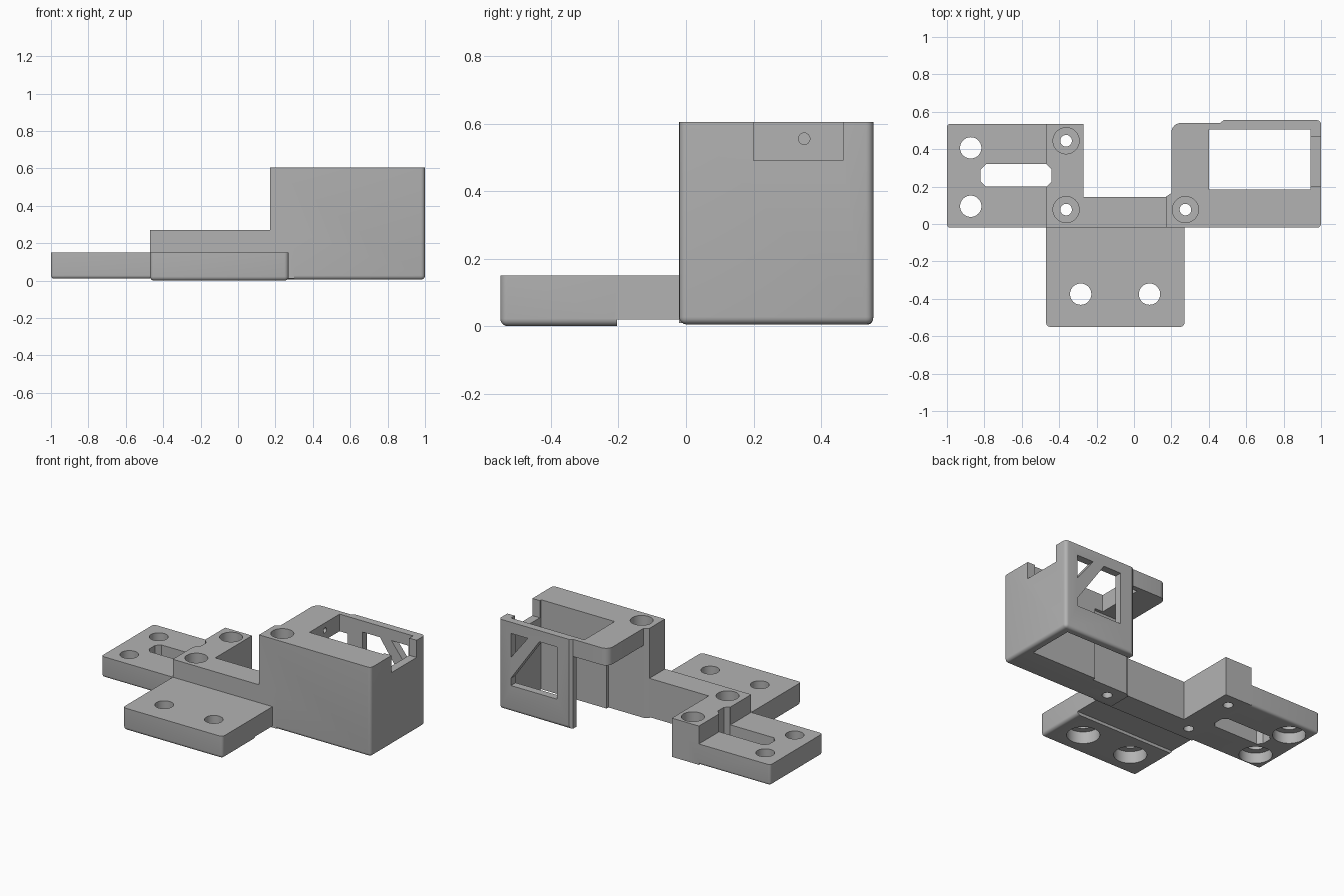
import bpy, bmesh, math
from mathutils import Matrix, Vector

if "Cube" in bpy.data.objects:
    bpy.data.objects.remove(bpy.data.objects["Cube"])

grey = bpy.data.materials.new("grey plastic")
grey.diffuse_color = (0.45, 0.45, 0.45, 1)
grey.use_nodes = True
grey.node_tree.nodes["Principled BSDF"].inputs["Base Color"].default_value = grey.diffuse_color


def prism(name, pts, lo, hi, axis='z', rule=None, radius=0.025):
    """Extrude a 2D outline along z, or an x-z outline along y."""
    bm = bmesh.new()
    put = (lambda a, b, c: (a, b, c)) if axis == 'z' else (lambda a, b, c: (a, c, b))
    face = bm.faces.new([bm.verts.new(put(a, b, lo)) for a, b in pts])
    top = bmesh.ops.extrude_face_region(bm, geom=[face])
    shift = Vector(put(0, 0, hi - lo))
    for v in top['geom']:
        if isinstance(v, bmesh.types.BMVert):
            v.co += shift
    bmesh.ops.recalc_face_normals(bm, faces=bm.faces)
    if rule:
        edges = [e for e in bm.edges if rule(e.verts[0].co, e.verts[1].co)]
        bmesh.ops.bevel(bm, geom=edges, offset=radius, segments=5, profile=0.5, affect='EDGES')
    return make(name, bm)


def make(name, bm):
    me = bpy.data.meshes.new(name)
    bm.to_mesh(me)
    bm.free()
    me.materials.append(grey)
    ob = bpy.data.objects.new(name, me)
    bpy.context.collection.objects.link(ob)
    return ob


def rect(x0, x1, y0, y1):
    return [(x0, y0), (x1, y0), (x1, y1), (x0, y1)]


def hole(x, y, z0, z1, r, axis='z'):
    bm = bmesh.new()
    bmesh.ops.create_cone(bm, cap_ends=True, segments=40, radius1=r, radius2=r, depth=z1 - z0)
    m = Matrix.Translation((x, y, (z0 + z1) / 2))
    if axis == 'x':
        m = Matrix.Translation(((z0 + z1) / 2, x, y)) @ Matrix.Rotation(math.pi / 2, 4, 'Y')
    bmesh.ops.transform(bm, matrix=m, verts=bm.verts)
    return make("cutter", bm)


def combine(target, other, op):
    mod = target.modifiers.new("bool", 'BOOLEAN')
    mod.operation, mod.object, mod.solver = op, other, 'EXACT'
    bpy.context.view_layer.objects.active = target
    bpy.ops.object.modifier_apply(modifier=mod.name)
    bpy.data.objects.remove(other, do_unlink=True)


def both(a, b, i, v):
    return abs(a[i] - v) < 1e-4 and abs(b[i] - v) < 1e-4


def rim(z, *sides):
    """Pick bottom edges on the listed (axis, value) sides and the uprights where two sides meet."""
    def rule(a, b):
        hits = sum(both(a, b, i, v) for i, v in sides)
        return hits >= 2 or (hits == 1 and both(a, b, 2, z))
    return rule


# Tall housing, with the overhanging shelf in its outline
curve = [(0.25 + 0.05 * math.cos(t), 0.49 + 0.05 * math.sin(t))
         for t in [math.pi / 2 * (1 + k / 6) for k in range(7)]]
outline = [(0.17, -0.02), (1, -0.02), (1, 0.555), (0.48, 0.555), (0.46, 0.54)] + curve \
    + [(0.2, 0.165), (0.17, 0.145)]
body = prism("mounting_bracket", outline, 0.005, 0.605, 'z',
             rim(0.005, (0, 1), (1, -0.02), (1, 0.555)), 0.022)
for c in (
    prism("cutter", rect(0.4, 0.945, 0.185, 0.505), -0.1, 0.7),          # well
    prism("cutter", rect(0.1, 0.46, 0.165, 0.7), -0.1, 0.49),            # space under shelf
    prism("cutter", rect(0.93, 1.1, 0.2, 0.465), 0.49, 0.7),             # side notch
    prism("cutter", [(0.91, 0.53), (0.785, 0.53), (0.91, 0.37)], 0.49, 0.7, 'y'),
    prism("cutter", [(0.70, 0.53), (0.57, 0.53), (0.57, 0.18), (0.91, 0.18), (0.91, 0.23)],
          0.49, 0.7, 'y'),
    hole(0.35, 0.555, 0.3, 0.5, 0.017, 'x'),                             # pilot hole
):
    combine(body, c, 'DIFFERENCE')

# Raised arm, left plate, front pad and its thinner neck
arm = [(-0.47, -0.02), (0.3, -0.02), (0.3, 0.145), (-0.27, 0.145), (-0.27, 0.535), (-0.47, 0.535)]
for p in (
    prism("arm", arm, 0.01, 0.27),
    prism("left_plate", rect(-1, -0.4, -0.02, 0.535), 0.01, 0.15, 'z',
          rim(0.01, (0, -1), (1, -0.02), (1, 0.535)), 0.018),
    prism("front_pad", rect(-0.47, 0.27, -0.55, -0.205), 0, 0.15, 'z',
          rim(0, (0, -0.47), (0, 0.27), (1, -0.55)), 0.022),
    prism("front_neck", rect(-0.47, 0.27, -0.21, 0.0), 0.02, 0.15),
):
    combine(body, p, 'UNION')

# Plate holes, counterbored from below
for x, y in ((-0.873, 0.407), (-0.873, 0.095), (-0.285, -0.375), (0.083, -0.375)):
    combine(body, hole(x, y, -0.1, 0.3, 0.057), 'DIFFERENCE')
    combine(body, hole(x, y, -0.1, 0.08, 0.1), 'DIFFERENCE')

# Screw holes, counterbored from above
for x, y, top in ((-0.363, 0.445, 0.27), (-0.363, 0.077, 0.27), (0.275, 0.077, 0.605)):
    combine(body, hole(x, y, -0.1, 0.7, 0.031), 'DIFFERENCE')
    combine(body, hole(x, y, top - 0.1, 0.7, 0.07), 'DIFFERENCE')

# Slot with clipped corners
x0, x1, y0, y1, c = -0.82, -0.44, 0.2, 0.32, 0.028
slot = [(x0 + c, y0), (x1 - c, y0), (x1, y0 + c), (x1, y1 - c),
        (x1 - c, y1), (x0 + c, y1), (x0, y1 - c), (x0, y0 + c)]
combine(body, prism("cutter", slot, -0.1, 0.4), 'DIFFERENCE')

bpy.ops.object.select_all(action='DESELECT')
body.select_set(True)
bpy.context.view_layer.objects.active = body
bpy.ops.object.shade_smooth_by_angle(angle=math.radians(30))
